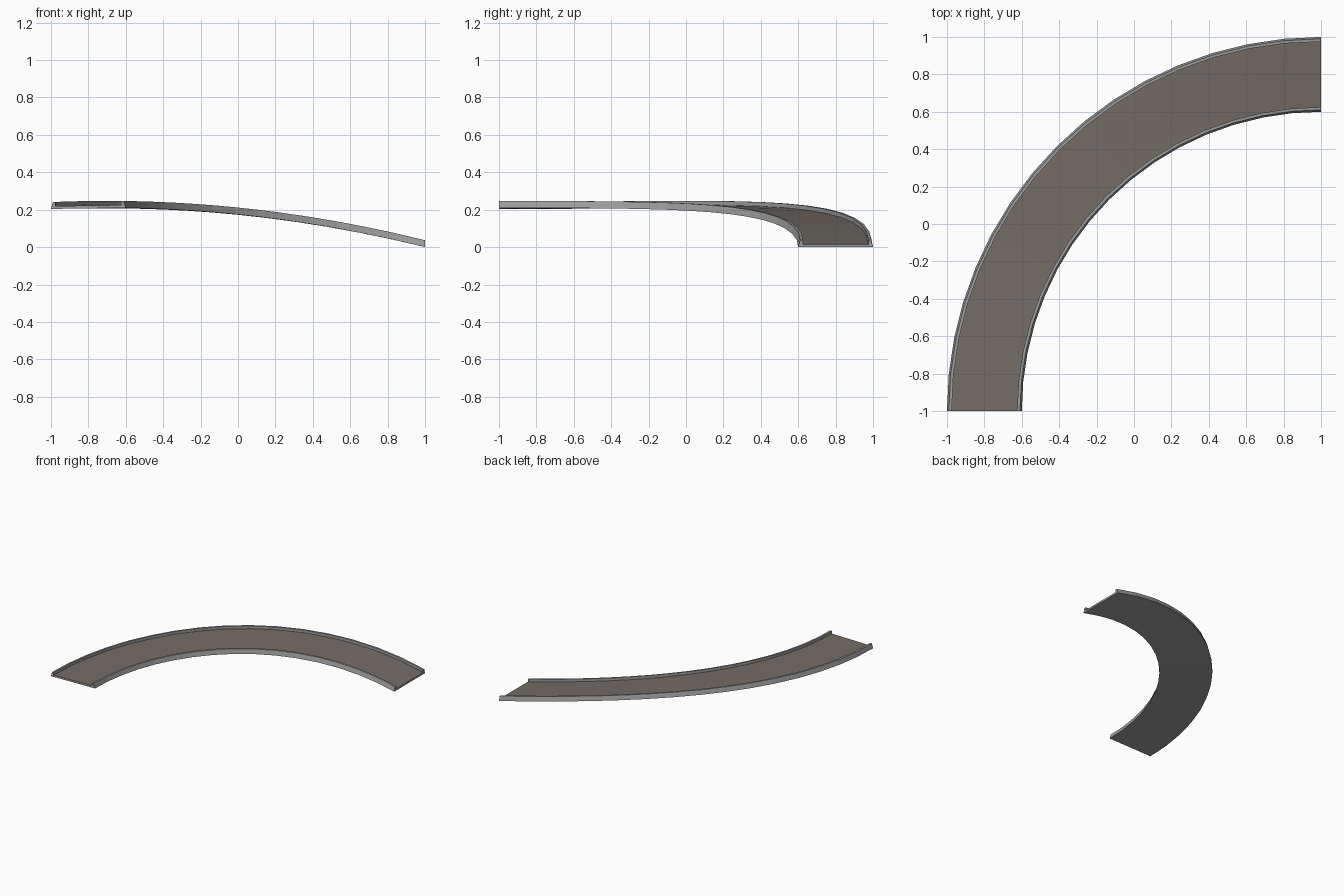
import bpy
import bmesh
import math

if "Cube" in bpy.data.objects:
    bpy.data.objects.remove(bpy.data.objects["Cube"])

SEGMENTS = 16          # facets along the quarter turn
CX, CY = 1.0, -1.0     # centre of the turn


def material(name, rgb):
    m = bpy.data.materials.new(name)
    m.diffuse_color = (*rgb, 1.0)
    m.use_nodes = True
    m.node_tree.nodes["Principled BSDF"].inputs["Base Color"].default_value = m.diffuse_color
    return m


rail_gray = material("rail gray", (0.34, 0.34, 0.34))
road_brown = material("road brown gray", (0.175, 0.153, 0.135))


def rise(x):
    """Height of the ramp: a gentle arch that crests near x = -0.7."""
    return 0.21 * (1.0 - ((x + 0.7) / 1.7) ** 2)


def sweep(name, profile, materials, top_index=0):
    """Sweep a closed (radius, height) profile round the rising quarter turn."""
    bm = bmesh.new()
    rings = []
    for i in range(SEGMENTS + 1):
        a = math.pi / 2 * (1 + i / SEGMENTS)
        ring = []
        for r, h in profile:
            x, y = CX + r * math.cos(a), CY + r * math.sin(a)
            ring.append(bm.verts.new((x, y, rise(x) + h)))
        rings.append(ring)
    n = len(profile)
    for a, b in zip(rings, rings[1:]):
        for j in range(n):
            k = (j + 1) % n
            bm.faces.new((a[j], a[k], b[k], b[j]))
    bm.faces.new(rings[0])
    bm.faces.new(rings[-1])
    bmesh.ops.recalc_face_normals(bm, faces=bm.faces)
    bm.normal_update()
    for f in bm.faces:
        if f.normal.z > 0.5:
            f.material_index = top_index
    mesh = bpy.data.meshes.new(name)
    bm.to_mesh(mesh)
    bm.free()
    for m in materials:
        mesh.materials.append(m)
    obj = bpy.data.objects.new(name, mesh)
    bpy.context.collection.objects.link(obj)
    return obj


# road slab: brown running surface, gray underside
sweep("road_slab", [(1.625, 0), (1.975, 0), (1.975, 0.015), (1.625, 0.015)],
      [rail_gray, road_brown], top_index=1)

# raised curbs with a slightly leaning outer side
sweep("outer_curb", [(1.975, 0), (2.0, 0), (1.99, 0.037), (1.975, 0.037)], [rail_gray])
sweep("inner_curb", [(1.6, 0), (1.625, 0), (1.625, 0.037), (1.61, 0.037)], [rail_gray])
